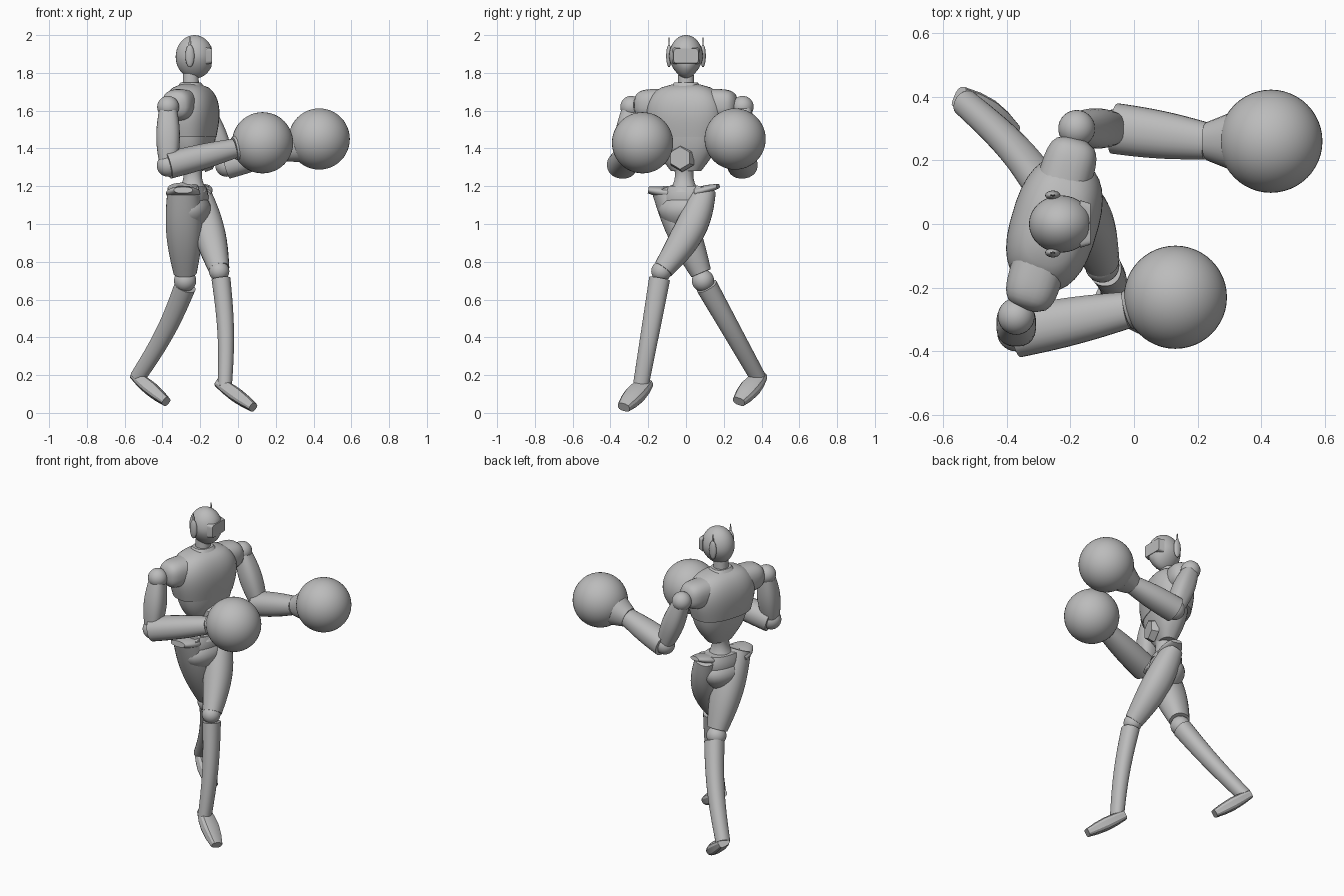
import bpy, bmesh, math
from mathutils import Vector, Matrix

if "Cube" in bpy.data.objects:
    bpy.data.objects.remove(bpy.data.objects["Cube"])

shade = (0.5, 0.5, 0.5, 1)
grey = bpy.data.materials.new("plain_grey")
grey.use_nodes = True
grey.diffuse_color = shade
grey.node_tree.nodes["Principled BSDF"].inputs["Base Color"].default_value = shade

UP = Vector((0, 0, 1))
FRONT = Vector((1, 0, 0))
LEFT = Vector((0, 1, 0))
SHOULDER_LINE = Vector((0.3, 1, 0)).normalized()
CHEST_FRONT = SHOULDER_LINE.cross(UP)


def finish(name, mesh, sharp_angle=40):
    """Turn a bmesh into a grey object that is smooth except at hard edges."""
    bmesh.ops.recalc_face_normals(mesh, faces=mesh.faces)
    data = bpy.data.meshes.new(name)
    mesh.to_mesh(data)
    mesh.free()
    part = bpy.data.objects.new(name, data)
    bpy.context.collection.objects.link(part)
    data.materials.append(grey)
    bpy.ops.object.select_all(action='DESELECT')
    part.select_set(True)
    bpy.context.view_layer.objects.active = part
    bpy.ops.object.shade_smooth_by_angle(angle=math.radians(sharp_angle))


def taper(start, end, bulge=0):
    """Radius rule: straight taper with a swelling in the middle."""
    return lambda t: start + (end - start) * t + bulge * math.sin(math.pi * t)


def dome(radius, swell=0):
    """Radius rule: nearly constant, rounding over to a small rim."""
    return lambda t: (radius + swell * math.sin(math.pi * t)) * (1 - 0.95 * t ** 5) ** (1 / 3)


def limb(name, start, end, radius, flat=1, bow=(0, 0, 0), side=LEFT, level=False,
         power=2.2, sides=24, steps=12, sharp_angle=40):
    """Skin rounded cross-sections along a gently bowed path."""
    start, end, bow = Vector(start), Vector(end), Vector(bow)
    mesh = bmesh.new()
    loops = []
    for step in range(steps + 1):
        t = step / steps
        centre = start.lerp(end, t) + bow * math.sin(math.pi * t)
        along = end - start + bow * math.pi * math.cos(math.pi * t)
        along = UP.copy() if level else along.normalized()
        across = (side - along * side.dot(along)).normalized()
        depth = along.cross(across) * flat
        loop = []
        for corner in range(sides):
            turn = math.tau * (corner + 0.5) / sides
            c, s = (math.copysign(abs(f(turn)) ** (2 / power), f(turn)) for f in (math.cos, math.sin))
            loop.append(mesh.verts.new(centre + (across * c + depth * s) * radius(t)))
        loops.append(loop)
    for lower, upper in zip(loops, loops[1:]):
        for i in range(sides):
            mesh.faces.new((lower[i - 1], lower[i], upper[i], upper[i - 1]))
    mesh.faces.new(loops[0])
    mesh.faces.new(loops[-1])
    finish(name, mesh, sharp_angle)


def ball(name, centre, radius, scale=(1, 1, 1), segments=32):
    mesh = bmesh.new()
    place = Matrix.Translation(centre) @ Matrix.Diagonal((*scale, 1))
    bmesh.ops.create_uvsphere(mesh, u_segments=segments, v_segments=segments // 2,
                              radius=radius, matrix=place)
    finish(name, mesh)


# Head: narrow jaw, face cut flat, raised visor
head = bmesh.new()
bmesh.ops.create_uvsphere(head, u_segments=32, v_segments=20, radius=1)
for vert in head.verts:
    x, y, z = vert.co
    jaw = 1 - 0.3 * max(0, -z) ** 1.5
    vert.co = (min(-0.23 + x * 0.1, -0.14), y * 0.09 * jaw, 1.885 + z * 0.115)
finish("head", head)
limb("visor", (-0.17, 0, 1.89), (-0.137, 0, 1.89), taper(0.075, 0.065), flat=0.6,
     power=8, steps=1, sharp_angle=30)
limb("neck", (-0.25, 0, 1.7), (-0.25, 0, 1.82), taper(0.045, 0.04))
for sign, name in ((-1, "right"), (1, "left")):
    ear = Vector((-0.255, sign * 0.09, 1.89))
    tip = ear + UP * 0.1
    ball(name + "_ear", ear, 0.06, scale=(0.4, 0.25, 1))
    limb(name + "_antenna", ear, tip, taper(0.015, 0.003), flat=0.4, side=FRONT, sides=6, steps=1)

# Torso: domed chest shell overlapping a tapered abdomen, turned with the shoulders
torso = dict(side=SHOULDER_LINE, level=True, power=2.5, sides=32)
limb("chest", (-0.25, 0, 1.46), (-0.25, 0, 1.74), dome(0.19, 0.025), flat=0.64, steps=16, **torso)
limb("abdomen", (-0.24, 0, 1.28), (-0.24, 0, 1.48), taper(0.08, 0.18, 0.02), flat=0.62, **torso)
belly = Vector((-0.24, 0, 1.35))
limb("belly_plate", belly + CHEST_FRONT * 0.07, belly + CHEST_FRONT * 0.11, taper(0.075, 0.06),
     side=SHOULDER_LINE, power=2, sides=6, steps=1, sharp_angle=20)
limb("collar", (-0.25, 0, 1.72), (-0.25, 0, 1.75), taper(0.085, 0.06), flat=0.85, **torso)
for sign, name in ((-1, "right"), (1, "left")):
    root = Vector((-0.26, 0, 1.63))
    outward = SHOULDER_LINE * sign
    limb(name + "_shoulder_cap", root + outward * 0.1, root + outward * 0.28, dome(0.085),
         side=UP, power=2.5)

# Arms: shoulder, elbow, wrist and glove centres
arms = {
    "right": ((-0.37, -0.29, 1.62), (-0.37, -0.34, 1.31), (-0.02, -0.27, 1.4), (0.13, -0.23, 1.43)),
    "left": ((-0.18, 0.3, 1.62), (-0.06, 0.3, 1.31), (0.23, 0.26, 1.39), (0.43, 0.26, 1.45)),
}
for name, joints in arms.items():
    shoulder, elbow, wrist, glove = map(Vector, joints)
    ball(name + "_shoulder_joint", shoulder, 0.058)
    limb(name + "_upper_arm", shoulder, elbow, taper(0.045, 0.045, 0.018), power=2.6)
    ball(name + "_elbow", elbow, 0.06)
    limb(name + "_forearm", elbow, wrist, taper(0.08, 0.058, 0.006), flat=0.9)
    limb(name + "_glove_cuff", wrist, wrist.lerp(glove, 0.5), taper(0.06, 0.1))
    ball(name + "_glove", glove, 0.162, segments=48)

# Waist and pelvis with flared hip flanges
limb("waist", (-0.24, -0.01, 1.32), (-0.24, -0.01, 1.17), taper(0.06, 0.08, -0.02), level=True)
limb("pelvis", (-0.25, -0.01, 0.95), (-0.25, -0.01, 1.21), dome(0.03, 0.11), flat=0.75,
     side=SHOULDER_LINE, level=True)
limb("pelvis_rim", (-0.25, -0.01, 1.1), (-0.25, -0.01, 1.2), taper(0.12, 0.11, 0.01), flat=0.7,
     side=SHOULDER_LINE, level=True)
flange = dict(flat=0.35, side=FRONT)
limb("right_hip_flange", (-0.29, -0.07, 1.16), (-0.29, -0.2, 1.18), taper(0.09, 0.05, 0.015), **flange)
limb("left_hip_flange", (-0.21, 0.06, 1.17), (-0.18, 0.17, 1.2), taper(0.07, 0.035, 0.01), **flange)

# Crossed, striding legs
limb("right_thigh", (-0.29, -0.11, 1.19), (-0.28, 0.08, 0.74), taper(0.075, 0.056, 0.022), flat=1.1)
limb("left_thigh", (-0.21, 0.1, 1.18), (-0.1, -0.12, 0.76), taper(0.06, 0.055, 0.026), bow=(0, 0.03, 0))
ball("right_knee", (-0.28, 0.09, 0.7), 0.059)
ball("left_knee", (-0.1, -0.13, 0.75), 0.054)
limb("right_shin", (-0.28, 0.11, 0.67), (-0.53, 0.38, 0.19), taper(0.058, 0.042), bow=(0.02, 0, 0))
limb("left_shin", (-0.09, -0.14, 0.71), (-0.07, -0.24, 0.14), taper(0.056, 0.042), flat=0.9, bow=(0.015, 0, 0))

# Feet: pointed down, blunt toes
foot = dict(flat=0.7, power=3, sides=12, steps=4, sharp_angle=30)
limb("right_foot", (-0.55, 0.4, 0.2), (-0.38, 0.28, 0.06), taper(0.035, 0.035, 0.02), **foot)
limb("left_foot", (-0.1, -0.21, 0.16), (0.08, -0.33, 0.03), taper(0.04, 0.035, 0.018), **foot)
